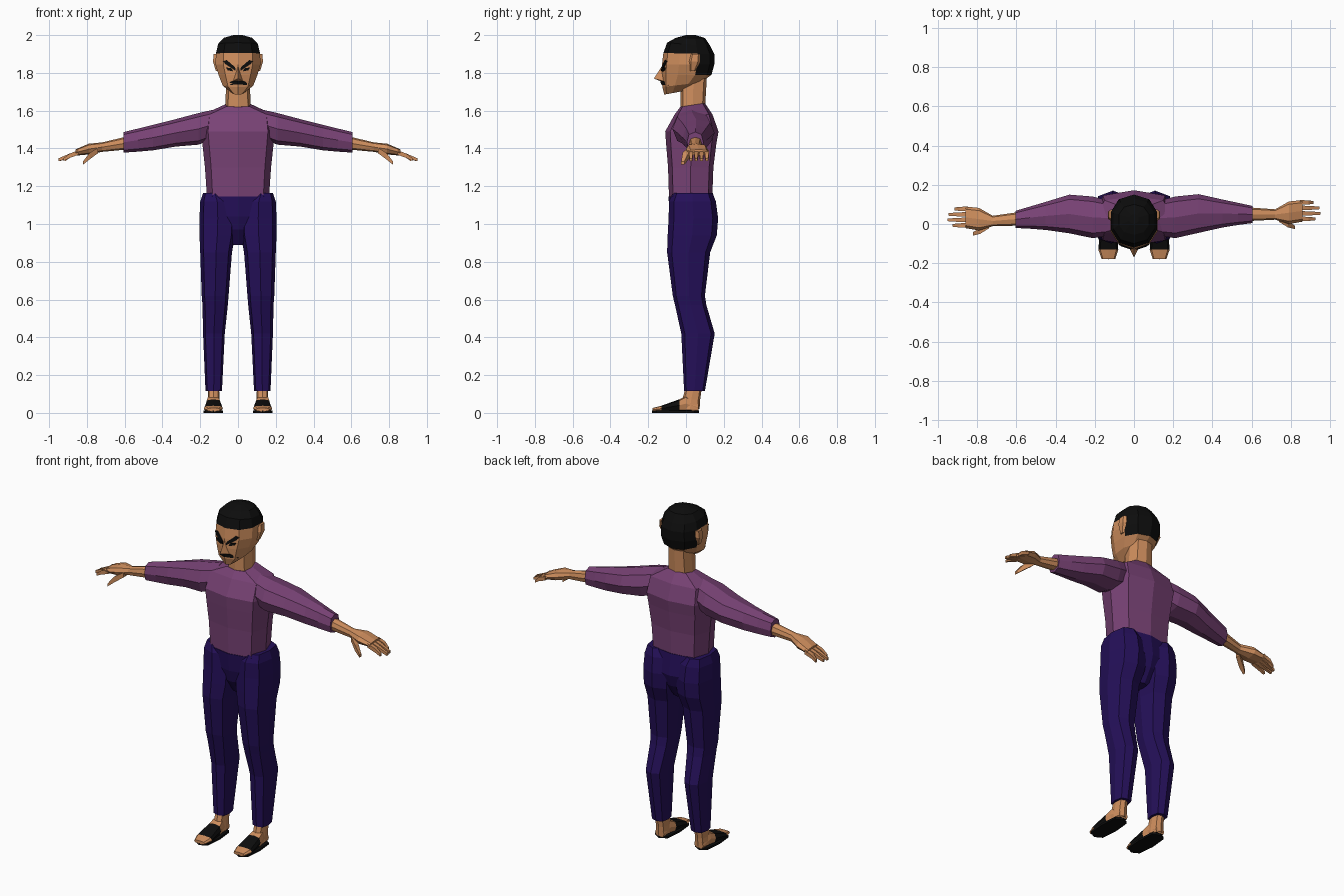
import bpy, bmesh, math
from mathutils import Vector
from mathutils.bvhtree import BVHTree

if "Cube" in bpy.data.objects:
    bpy.data.objects.remove(bpy.data.objects["Cube"])


def material(name, r, g, b):
    m = bpy.data.materials.new(name)
    m.use_nodes = True
    m.diffuse_color = (r, g, b, 1)
    bsdf = m.node_tree.nodes["Principled BSDF"]
    bsdf.inputs["Base Color"].default_value = (r, g, b, 1)
    bsdf.inputs["Roughness"].default_value = 0.9
    return m


SKIN = material("skin", 0.62, 0.27, 0.11)
SHIRT = material("purple_shirt", 0.19, 0.055, 0.18)
PANTS = material("navy_trousers", 0.018, 0.005, 0.1)
BLACK = material("black", 0.004, 0.004, 0.004)


def make(name, bm, mats, rule=None):
    bmesh.ops.recalc_face_normals(bm, faces=bm.faces)
    for f in bm.faces:
        if rule:
            f.material_index = rule(f.calc_center_median(), f.normal)
    me = bpy.data.meshes.new(name)
    bm.to_mesh(me)
    for m in mats:
        me.materials.append(m)
    ob = bpy.data.objects.new(name, me)
    bpy.context.collection.objects.link(ob)
    return ob


def ring(axis, t, u0, u1, v0, v1, n=8, sq=0.7):
    """Rounded polygon across an axis; t may be a pair to tilt the ring."""
    t0, t1 = t if isinstance(t, tuple) else (t, t)
    out = []
    for i in range(n):
        a = 2 * math.pi * i / n - math.pi / 2 + (math.pi / 4 if n == 4 else 0)
        c, s = (math.copysign(abs(k) ** sq, k) if abs(k) > 1e-6 else 0
                for k in (math.cos(a), math.sin(a)))
        u = (u0 + u1) / 2 + c * (u1 - u0) / 2
        v = (v0 + v1) / 2 + s * (v1 - v0) / 2
        w = t0 + (t1 - t0) * (s + 1) / 2
        out.append(Vector({"x": (w, u, v), "y": (u, w, v), "z": (u, v, w)}[axis]))
    return out


def loft(name, axis, rows, mats, rule=None, n=8, sq=0.7, warp=None):
    bm = bmesh.new()
    loops = []
    for r in rows:
        pts = ring(axis, *r, n=n, sq=sq)
        loops.append([bm.verts.new(warp(p) if warp else p) for p in pts])
    for a, b in zip(loops, loops[1:]):
        for i in range(n):
            j = (i + 1) % n
            bm.faces.new((a[i], a[j], b[j], b[i]))
    bm.faces.new(loops[0])
    bm.faces.new(loops[-1])
    return make(name, bm, mats, rule)


def body(rows):
    """Turn (height, half width, front, back) into centred ring rows."""
    return [(z, -w, w, f, b) for z, w, f, b in rows]


# Torso, neck and pelvis
loft("shirt_torso", "z", body([
    ((1.14, 1.165), 0.165, -0.09, 0.14), (1.30, 0.175, -0.095, 0.145),
    (1.42, 0.188, -0.105, 0.16), (1.49, 0.195, -0.11, 0.172),
    (1.58, 0.185, -0.06, 0.14), ((1.62, 1.64), 0.075, -0.03, 0.10)]),
    [SHIRT], sq=0.6)
loft("neck", "z", body([(1.6, 0.068, -0.03, 0.1), (1.77, 0.062, -0.03, 0.11)]), [SKIN])
loft("pelvis", "z", body([
    (0.89, 0.03, -0.02, 0.09), (0.97, 0.09, -0.07, 0.14),
    (1.04, 0.15, -0.085, 0.16), ((1.145, 1.165), 0.168, -0.093, 0.143)]),
    [PANTS], sq=0.6)


# Head with hair coloured by height and by the back of the skull
def hair_rule(c, nrm):
    return 1 if c.z > 1.9 or (c.y > 0.05 and c.z > 1.80) else 0


head = loft("head", "z", body([
    ((1.685, 1.71), 0.035, -0.115, 0.02), ((1.725, 1.75), 0.085, -0.125, 0.08),
    (1.79, 0.108, -0.13, 0.135), (1.845, 0.125, -0.127, 0.15),
    ((1.905, 1.9), 0.122, -0.12, 0.15), ((1.96, 1.94), 0.11, -0.1, 0.13),
    (1.985, 0.08, -0.055, 0.1), (2.0, 0.025, 0.0, 0.05)]),
    [SKIN, BLACK], hair_rule, n=10, sq=0.9)

bm = bmesh.new()
bm.from_mesh(head.data)
tree = BVHTree.FromBMesh(bm)
bm.free()


def face_plate(name, outline, mat):
    """Thin plate laid on the face from an outline seen from the front."""
    bm = bmesh.new()
    front, back = [], []
    for x, z in outline:
        hit = tree.ray_cast(Vector((x, -1, z)), Vector((0, 1, 0)))[0]
        front.append(bm.verts.new((x, hit.y - 0.007, z)))
        back.append(bm.verts.new((x, hit.y + 0.002, z)))
    bm.faces.new(front)
    bm.faces.new(back)
    for i in range(len(front)):
        j = (i + 1) % len(front)
        bm.faces.new((front[i], front[j], back[j], back[i]))
    make(name, bm, [mat])


for s, side in ((1, "left"), (-1, "right")):
    for part, outline in (
            ("eyebrow", [(0.012, 0.81), (0.015, 0.83), (0.06, 0.868), (0.08, 0.862), (0.065, 0.845)]),
            ("eye", [(0.025, 0.808), (0.035, 0.824), (0.065, 0.829), (0.055, 0.814)]),
            ("moustache", [(0.0, 0.738), (0.0, 0.758), (0.035, 0.756), (0.066, 0.732), (0.035, 0.737)])):
        face_plate(side + "_" + part, [(s * x, 1 + z) for x, z in outline], BLACK)

# Nose wedge
bm = bmesh.new()
top, tip, l, r, base = [bm.verts.new(p) for p in (
    (0, -0.125, 1.84), (0, -0.17, 1.77), (0.026, -0.118, 1.757),
    (-0.026, -0.118, 1.757), (0, -0.12, 1.75))]
for f in ((top, tip, l), (top, r, tip), (tip, base, l), (tip, r, base), (top, l, base, r)):
    bm.faces.new(f)
make("nose", bm, [SKIN])

# Limbs, once for each side
for s, side in ((1, "left"), (-1, "right")):

    def mirror(p):
        return Vector((p.x * s, p.y, p.z))

    def arm_warp(p):
        k = min(max((p.x - 0.3) / 0.4, 0), 1)
        return Vector((p.x * s, p.y - (0.033 * k if s < 0 else 0), p.z))

    loft(side + "_ear", "z", [
        (1.81, 0.10, 0.118, 0.02, 0.05), (1.86, 0.10, 0.134, 0.015, 0.075),
        (1.9, 0.10, 0.13, 0.025, 0.075)], [SKIN], n=6, warp=mirror)

    # Sleeve and forearm
    loft(side + "_sleeve", "x", [
        (0.13, -0.06, 0.12, 1.45, 1.605), (0.21, -0.072, 0.14, 1.42, 1.587),
        (0.33, -0.045, 0.152, 1.41, 1.555), (0.45, -0.018, 0.125, 1.39, 1.525),
        (0.53, -0.005, 0.108, 1.383, 1.505), (0.605, 0.005, 0.092, 1.378, 1.487)],
        [SHIRT], sq=0.8, warp=arm_warp)
    loft(side + "_forearm_and_palm", "x", [
        (0.58, 0.015, 0.085, 1.395, 1.465), (0.72, 0.022, 0.075, 1.382, 1.432),
        (0.79, 0.0, 0.115, 1.368, 1.425), (0.86, 0.012, 0.122, 1.362, 1.395)],
        [SKIN], sq=0.8, warp=arm_warp)
    for i, (name, reach) in enumerate((("index", 0.925), ("middle", 0.95),
                                       ("ring", 0.945), ("little", 0.915))):
        y = 0.026 + 0.028 * i
        loft(f"{side}_{name}_finger", "x", [
            (0.845, y - 0.012, y + 0.012, 1.366, 1.39),
            (0.89, y - 0.011, y + 0.011, 1.35, 1.374),
            (reach, y - 0.007, y + 0.007, 1.332, 1.348)],
            [SKIN], n=4, sq=0.1, warp=arm_warp)
    loft(side + "_thumb", "x", [
        (0.74, 0.01, 0.04, 1.375, 1.405), (0.785, -0.018, 0.014, 1.342, 1.378),
        (0.82, -0.026, -0.008, 1.314, 1.332)], [SKIN], n=4, sq=0.1, warp=arm_warp)

    # Trouser leg
    loft(side + "_trouser_leg", "z", [
        (0.115, 0.085, 0.172, -0.01, 0.1), (0.42, 0.07, 0.185, -0.025, 0.152),
        (0.57, 0.054, 0.188, -0.058, 0.108), (0.62, 0.05, 0.192, -0.07, 0.1),
        (0.85, 0.032, 0.2, -0.1, 0.128), (0.94, 0.015, 0.204, -0.097, 0.163),
        (1.03, 0.01, 0.204, -0.092, 0.17), (1.12, 0.02, 0.2, -0.09, 0.158),
        (1.165, 0.06, 0.185, -0.07, 0.14)], [PANTS], sq=0.7, warp=mirror)

    # Ankle, foot with slipper band, and thin sole
    loft(side + "_ankle", "z", [
        (0.02, 0.095, 0.165, -0.03, 0.072), (0.07, 0.098, 0.16, -0.02, 0.075),
        (0.14, 0.1, 0.158, 0.0, 0.085)], [SKIN], warp=mirror)
    loft(side + "_foot", "y", [
        (0.065, 0.1, 0.158, 0.008, 0.05), (0.0, 0.096, 0.166, 0.008, 0.09),
        (-0.035, 0.088, 0.173, 0.008, 0.072), (-0.13, 0.08, 0.182, 0.008, 0.038),
        (-0.178, 0.095, 0.165, 0.008, 0.026)], [SKIN, BLACK],
        lambda c, nrm: 1 if -0.13 < c.y < -0.03 or nrm.z < -0.7 else 0,
        sq=0.6, warp=mirror)
    loft(side + "_sole", "z", [
        (0.0, 0.08, 0.182, -0.18, 0.068), (0.012, 0.08, 0.182, -0.18, 0.068)],
        [BLACK], sq=0.6, warp=mirror)
